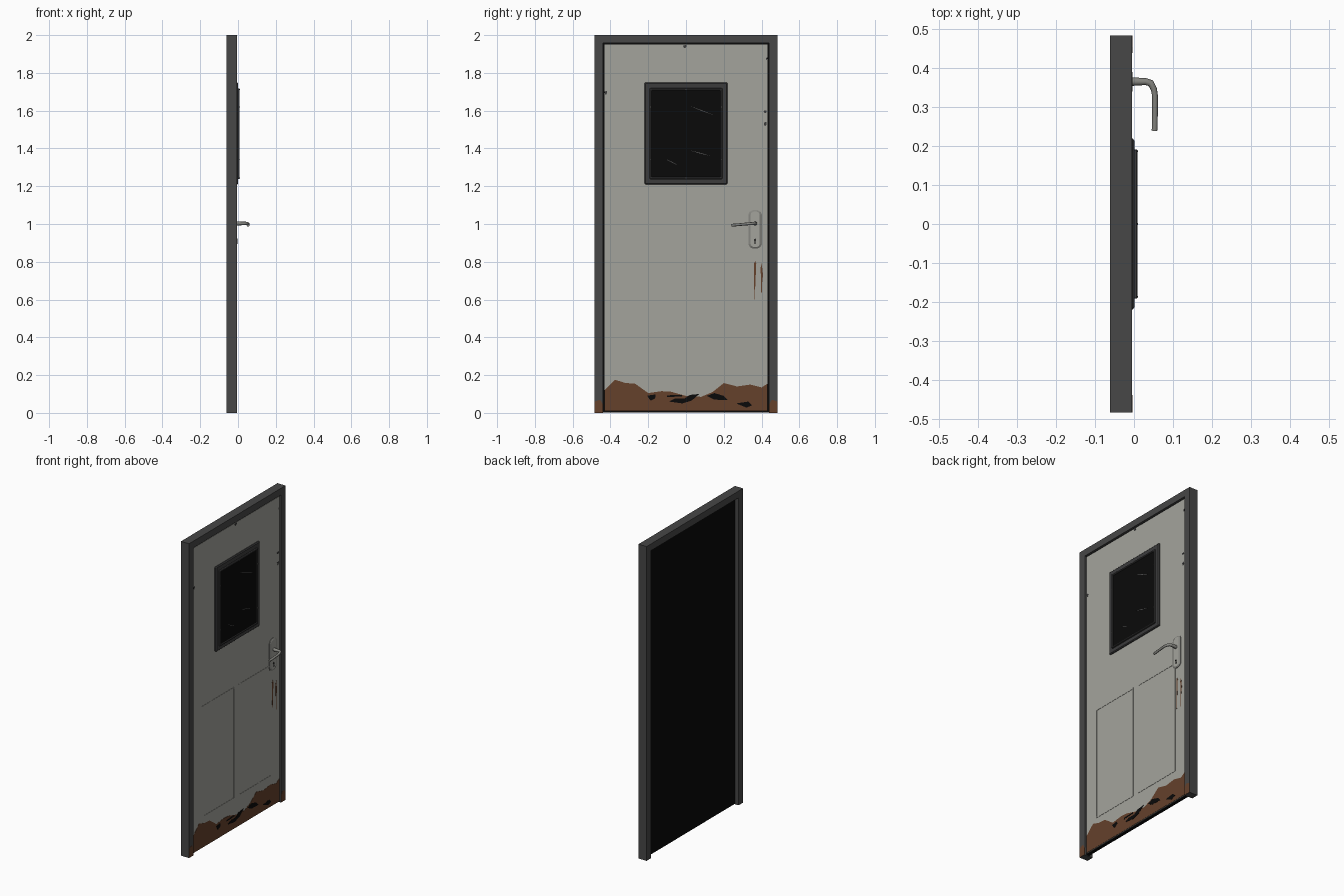
import bpy, bmesh, math
from mathutils import Vector

if "Cube" in bpy.data.objects:
    bpy.data.objects.remove(bpy.data.objects["Cube"])


def material(name, r, g, b):
    m = bpy.data.materials.new(name)
    m.diffuse_color = (r, g, b, 1)
    m.use_nodes = True
    m.node_tree.nodes["Principled BSDF"].inputs["Base Color"].default_value = m.diffuse_color
    return m


PAINT = material("door paint", .37, .37, .335)
FRAME = material("frame grey", .063, .063, .063)
TRIM = material("trim grey", .045, .045, .046)
BLACK = material("black", .003, .003, .003)
RUST = material("rust", .13, .052, .024)
METAL = material("handle metal", .24, .24, .22)
SCRATCH = material("scratch grey", .10, .10, .10)

DOOR_X = -.012    # front face of the leaf
GLASS_X = .004    # front face of the glass


def add_object(name, bm, *mats):
    bmesh.ops.recalc_face_normals(bm, faces=bm.faces[:])
    me = bpy.data.meshes.new(name)
    bm.to_mesh(me)
    bm.free()
    for m in mats:
        me.materials.append(m)
    ob = bpy.data.objects.new(name, me)
    bpy.context.collection.objects.link(ob)
    return ob


def extrude_outline(bm, pts, x0, x1):
    """Extrude a (y, z) outline from x0 to x1."""
    f = bm.faces.new([bm.verts.new((x0, y, z)) for y, z in pts])
    r = bmesh.ops.extrude_face_region(bm, geom=[f])
    vs = [v for v in r["geom"] if isinstance(v, bmesh.types.BMVert)]
    bmesh.ops.translate(bm, verts=vs, vec=(x1 - x0, 0, 0))


def slab(name, outlines, x0, x1, mat):
    bm = bmesh.new()
    for pts in outlines:
        extrude_outline(bm, pts, x0, x1)
    return add_object(name, bm, mat)


def rect(y0, y1, z0, z1):
    return [(y0, z0), (y1, z0), (y1, z1), (y0, z1)]


def streak(ya, za, yb, zb, w):
    """Thin pointed diamond between two points."""
    a, b = Vector((ya, za)), Vector((yb, zb))
    d = (b - a).normalized()
    n = Vector((-d.y, d.x)) * w / 2
    m = (a + b) / 2
    return [tuple(a), tuple(m - n), tuple(b), tuple(m + n)]


def blob(y, z, w, h, n=7):
    """Ragged paint chip."""
    out = []
    for i in range(n):
        a = math.tau * i / n
        k = 1 if i % 2 else .7
        out.append((y + w / 2 * k * math.cos(a), z + h / 2 * k * math.sin(a)))
    return out


def ring(name, outer, inner, x0, x1, mat, bevel=0):
    """Rectangular frame; outer and inner are (y0, y1, z0, z1)."""
    bm = bmesh.new()
    loops = [[bm.verts.new((x, y, z)) for y, z in rect(*r)]
             for r, x in ((outer, x0), (outer, x1), (inner, x1), (inner, x0))]
    for k in range(4):
        a, b = loops[k], loops[(k + 1) % 4]
        for i in range(4):
            j = (i + 1) % 4
            bm.faces.new((a[i], a[j], b[j], b[i]))
    ob = add_object(name, bm, mat)
    if bevel:
        mod = ob.modifiers.new("bevel", "BEVEL")
        mod.width = bevel
        mod.segments = 1
    return ob


# Door frame: two jambs and a head in one outline
slab("door_frame", [[(-.485, 0), (-.44, 0), (-.44, 1.957), (.44, 1.957),
                     (.44, 0), (.485, 0), (.485, 2), (-.485, 2)]], -.062, -.005, FRAME)

# Black back panel, also showing as the gap around the leaf
slab("back_panel", [rect(-.441, .441, .003, 1.958)], -.036, -.019, BLACK)
slab("door_leaf", [rect(-.432, .432, .009, 1.95)], -.02, DOOR_X, PAINT)

# Faint raised panel mouldings on the lower half
for side, y0, y1 in (("left", -.35, -.02), ("right", .02, .35)):
    ring(side + "_panel_moulding", (y0, y1, .2, .91), (y0 + .007, y1 - .007, .207, .903),
         DOOR_X - .001, DOOR_X + .0015, PAINT)

# Window surround, raised rim, glass, rivets and scratches
ring("window_surround", (-.22, .22, 1.21, 1.75), (-.185, .185, 1.24, 1.715),
     DOOR_X - .002, .001, TRIM, .005)
ring("window_rim", (-.192, .192, 1.238, 1.718), (-.182, .182, 1.248, 1.708),
     -.005, .009, TRIM, .002)
slab("window_glass", [rect(-.187, .187, 1.243, 1.713)], -.008, GLASS_X, BLACK)
slab("window_rivets", [blob(y, z, .007, .007, 8) for y, z in
                       ((-.187, 1.34), (-.187, 1.62), (.187, 1.34), (.187, 1.62),
                        (0, 1.243), (0, 1.713))], .008, .010, METAL)
slab("glass_scratches", [streak(.02, 1.625, .15, 1.575, .004),
                         streak(.02, 1.39, .13, 1.36, .004),
                         streak(-.11, 1.345, -.04, 1.31, .004)],
     GLASS_X - .001, GLASS_X + .001, SCRATCH)

# Rust along the foot of the leaf and jambs
slab("leaf_rust", [[(-.432, .0095), (.432, .0095), (.432, .155), (.4, .135), (.34, .15),
                    (.27, .14), (.2, .158), (.14, .11), (.08, .085), (0, .09), (-.08, .112),
                    (-.13, .115), (-.2, .105), (-.27, .155), (-.32, .158), (-.375, .175),
                    (-.432, .12)]], DOOR_X - .001, DOOR_X + .001, RUST)
slab("jamb_rust", [[(s * .485, .0005), (s * .44, .0005), (s * .44, .045), (s * .455, .07),
                    (s * .485, .06)] for s in (-1, 1)], -.006, -.0042, RUST)
slab("rust_holes", [blob(-.18, .083, .055, .035),
                    [(-.09, .06), (-.02, .05), (.03, .065), (.07, .1), (.02, .095),
                     (-.01, .075), (-.06, .075)],
                    [(-.1, .083), (-.02, .088), (-.02, .095), (-.1, .093)],
                    [(.11, .09), (.15, .07), (.22, .068), (.2, .09), (.15, .105)],
                    [(.265, .05), (.32, .028), (.35, .04), (.33, .06)]],
     DOOR_X, DOOR_X + .002, BLACK)

# Paint chips and rust drips below the lock
slab("paint_chips", [blob(-.005, 1.94, .025, .02), blob(-.424, 1.695, .017, .024),
                     blob(.42, 1.595, .022, .018), blob(.42, 1.53, .02, .026),
                     blob(.427, 1.875, .01, .016)], DOOR_X - .001, DOOR_X + .001, TRIM)
slab("rust_drips", [[(.36, .79), (.366, .805), (.372, .79), (.367, .68), (.364, .6), (.36, .68)],
                    [(.395, .77), (.401, .79), (.408, .73), (.402, .68), (.4, .59), (.397, .68)]],
     DOOR_X - .001, DOOR_X + .001, RUST)

# Handle backplate: rounded outline, metal edge and painted front
cy, hw, zb, zt = .366, .036, .868, 1.075


def plate_outline(inset, n=5):
    r = hw - inset
    top = [(cy + r * math.cos(math.pi * i / n), zt - hw * .7 + r * .7 * math.sin(math.pi * i / n))
           for i in range(n + 1)]
    low = [(2 * cy - y, zb + zt - z) for y, z in top]
    return top + low


bm = bmesh.new()
rows = [[bm.verts.new((x, y, z)) for y, z in plate_outline(i)]
        for i, x in ((0, DOOR_X - .002), (0, DOOR_X + .003), (.012, DOOR_X + .008))]
for a, b in zip(rows, rows[1:]):
    for i in range(len(a)):
        j = (i + 1) % len(a)
        bm.faces.new((a[i], a[j], b[j], b[i]))
bm.faces.new(rows[0][::-1])
bm.faces.new(rows[-1]).material_index = 1
add_object("handle_backplate", bm, METAL, PAINT)
slab("keyhole", [[(.361, .893), (.369, .893), (.368, .908), (.371, .917), (.366, .923),
                  (.36, .917), (.363, .908)]], DOOR_X + .007, DOOR_X + .0095, BLACK)

# Lever handle: swept tube, thick at the neck and thinner on the grip
cu = bpy.data.curves.new("lever_handle", "CURVE")
cu.dimensions = "3D"
cu.bevel_depth = .01
cu.bevel_resolution = 2
cu.use_fill_caps = True
path = [(-.006, .366, 1.003, 1.1), (.03, .366, 1.003, .9), (.043, .362, 1.003, .9),
        (.051, .347, 1.002, .8), (.054, .33, 1.001, .75), (.054, .285, .997, .72),
        (.053, .24, .993, .75)]
sp = cu.splines.new("POLY")
sp.points.add(len(path) - 1)
for p, (x, y, z, r) in zip(sp.points, path):
    p.co = (x, y, z, 1)
    p.radius = r
cu.materials.append(METAL)
lever = bpy.data.objects.new("lever_handle", cu)
bpy.context.collection.objects.link(lever)
bpy.context.view_layer.objects.active = lever
lever.select_set(True)
bpy.ops.object.convert(target="MESH")
bpy.ops.object.shade_smooth_by_angle(angle=math.radians(50))
